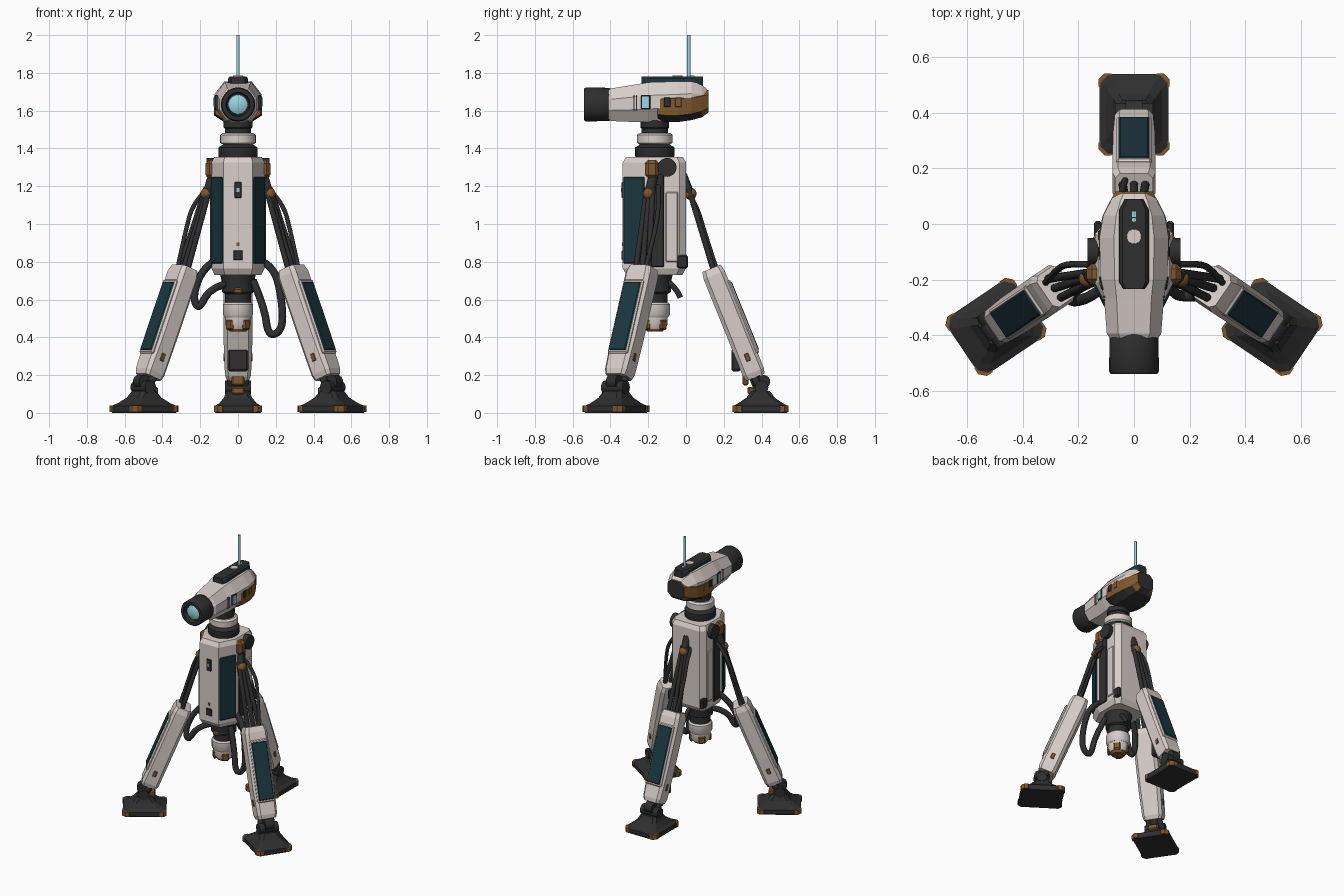
import bpy, bmesh, math
from mathutils import Matrix, Vector

if "Cube" in bpy.data.objects:
    bpy.data.objects.remove(bpy.data.objects["Cube"])

T = Matrix.Translation
R = Matrix.Rotation
I = Matrix.Identity(4)


def mat(name, r, g, b):
    m = bpy.data.materials.new(name)
    m.diffuse_color = (r, g, b, 1)
    m.use_nodes = True
    m.node_tree.nodes["Principled BSDF"].inputs["Base Color"].default_value = m.diffuse_color
    return m


WHITE = mat("warm white", 0.69, 0.62, 0.59)
DARK = mat("charcoal", 0.028, 0.028, 0.029)
BROWN = mat("bronze brown", 0.21, 0.095, 0.028)
TEAL = mat("deep teal", 0.011, 0.038, 0.05)
CYAN = mat("pale cyan", 0.32, 0.65, 0.72)


def finish(name, bm, mats, M=I, rule=None, smooth=False):
    bm.transform(M)
    bmesh.ops.recalc_face_normals(bm, faces=bm.faces)
    for f in bm.faces:
        f.smooth = smooth
        if rule:
            f.material_index = rule(f.calc_center_median(), f.normal)
    if smooth:
        for e in bm.edges:
            e.smooth = len(e.link_faces) == 2 and e.calc_face_angle(0) < 0.6
    me = bpy.data.meshes.new(name)
    bm.to_mesh(me)
    bm.free()
    for m in (mats if isinstance(mats, list) else [mats]):
        me.materials.append(m)
    ob = bpy.data.objects.new(name, me)
    bpy.context.collection.objects.link(ob)
    return ob


def loft(name, rings, mats, M=I, rule=None, smooth=False):
    bm = bmesh.new()
    vs = [[bm.verts.new(p) for p in ring] for ring in rings]
    n = len(vs[0])
    for a, b in zip(vs, vs[1:]):
        for i in range(n):
            bm.faces.new((a[i], a[(i + 1) % n], b[(i + 1) % n], b[i]))
    bm.faces.new(vs[0])
    bm.faces.new(vs[-1])
    return finish(name, bm, mats, M, rule, smooth)


def octo(w, h, c, z, x0=0, y0=0):
    """Rectangle with cut corners, half sizes w and h, at height z."""
    return [(x0 + x, y0 + y, z) for x, y in ((w, c - h), (w, h - c), (w - c, h), (c - w, h),
                                             (-w, h - c), (-w, c - h), (c - w, -h), (w - c, -h))]


def block(name, size, loc, m, M=I, bevel=0.008):
    bm = bmesh.new()
    bmesh.ops.create_cube(bm, size=1, matrix=T(loc) @ Matrix.Diagonal((*size, 1)))
    if bevel:
        bmesh.ops.bevel(bm, geom=bm.edges[:], offset=bevel, segments=1, affect='EDGES')
    return finish(name, bm, m, M)


def lathe(name, profile, m, M=I, n=32):
    rings = [[(r * math.cos(6.28319 * i / n), r * math.sin(6.28319 * i / n), z) for i in range(n)]
             for r, z in profile]
    return loft(name, rings, m, M, smooth=True)


def rod(name, p, q, r, m, M=I, n=14):
    p, q = Vector(p), Vector(q)
    rot = (q - p).to_track_quat('Z', 'Y').to_matrix().to_4x4()
    return lathe(name, [(r, 0), (r, (q - p).length)], m, M @ T(p) @ rot, n)


def ball(name, loc, r, m, M=I):
    bm = bmesh.new()
    bmesh.ops.create_uvsphere(bm, u_segments=16, v_segments=10, radius=r, matrix=T(loc))
    return finish(name, bm, m, M, smooth=True)


def hose(name, pts, r, m, M=I):
    cu = bpy.data.curves.new(name, 'CURVE')
    cu.dimensions = '3D'
    cu.bevel_depth, cu.bevel_resolution, cu.use_fill_caps = r, 3, True
    sp = cu.splines.new('NURBS')
    sp.points.add(len(pts) - 1)
    for p, co in zip(sp.points, pts):
        p.co = (*(M @ Vector(co)), 1)
    sp.use_endpoint_u, sp.order_u, sp.resolution_u = True, 3, 8
    cu.materials.append(m)
    bpy.context.collection.objects.link(bpy.data.objects.new(name, cu))


# Body: faceted column with teal panels on the front diagonals
def body_ring(z, k):
    half = [(0.078, -0.335), (0.14, -0.215), (0.14, -0.035), (0.11, 0.0)]
    pts = half + [(-x, y) for x, y in reversed(half)]
    return [(x * k, -0.165 + (y + 0.165) * k, z) for x, y in pts]


loft("body", [body_ring(0.73, 0.88), body_ring(0.765, 1), body_ring(1.325, 1), body_ring(1.355, 0.9)], WHITE)
FLIP = Matrix.Diagonal((-1, 1, 1, 1))
for side, S in (("right", I), ("left", FLIP)):
    P = S @ T((0.109, -0.275, 1.02)) @ R(math.atan2(0.12, 0.062), 4, 'Z')
    block(side + "_body_panel", (0.125, 0.018, 0.46), (0, 0, 0), TEAL, P, 0.006)
    block(side + "_side_recess", (0.03, 0.085, 0.5), (0.13, -0.155, 1.02), DARK, S)
    block(side + "_rear_side_plate", (0.014, 0.065, 0.37), (0.14, -0.075, 0.985), WHITE, S, 0.005)
    block(side + "_shoulder_bracket", (0.06, 0.075, 0.1), (0.142, -0.18, 1.29), BROWN, S, 0.02)
    rod(side + "_shoulder_joint", (0.1, -0.1, 1.3), (0.168, -0.1, 1.3), 0.05, DARK, S, 20)
    block(side + "_lower_clip", (0.03, 0.06, 0.07), (0.13, -0.02, 0.8), DARK, S)
block("front_slot", (0.036, 0.01, 0.085), (0, -0.336, 1.18), DARK, bevel=0.003)
block("front_light", (0.014, 0.006, 0.022), (0, -0.341, 1.18), CYAN, bevel=0)
block("front_port", (0.05, 0.01, 0.052), (0, -0.336, 0.835), DARK, bevel=0.004)
block("front_mark", (0.016, 0.006, 0.018), (0, -0.336, 0.893), BROWN, bevel=0)

# Neck and underside pod, turned about one axis
AX = T((0, -0.165, 0))
lathe("neck_base", [(0.095, 1.34), (0.104, 1.36), (0.104, 1.405), (0.08, 1.42)], DARK, AX)
lathe("neck_core", [(0.07, 1.41), (0.07, 1.56)], DARK, AX)
lathe("neck_ring", [(0.08, 1.42), (0.094, 1.43), (0.094, 1.472), (0.08, 1.482)], WHITE, AX)
lathe("neck_collar", [(0.06, 1.5), (0.076, 1.51), (0.076, 1.55)], DARK, AX)
lathe("pod_mount", [(0.095, 0.735), (0.085, 0.69), (0.085, 0.64), (0.068, 0.63), (0.068, 0.57)], DARK, AX)
lathe("pod_ring", [(0.07, 0.585), (0.08, 0.575), (0.08, 0.52), (0.07, 0.505)], WHITE, AX)
lathe("pod_lower", [(0.068, 0.515), (0.068, 0.47), (0.056, 0.445)], WHITE, AX)
lathe("pod_tip", [(0.055, 0.455), (0.052, 0.44), (0.042, 0.43)], BROWN, AX, 10)
for a in range(4):
    block("pod_claw", (0.02, 0.05, 0.055), (0.062, 0, 0.467), BROWN, AX @ R(math.pi / 2 * a + math.pi / 4, 4, 'Z'))
block("pod_clip", (0.05, 0.02, 0.03), (0, -0.252, 0.645), BROWN)

# Hanging hoses
hose("right_hose", [(0.13, -0.2, 0.8), (0.19, -0.22, 0.77), (0.23, -0.25, 0.62), (0.24, -0.26, 0.44),
                    (0.16, -0.26, 0.40), (0.14, -0.24, 0.56), (0.08, -0.2, 0.70)], 0.02, DARK)
hose("left_hose", [(-0.13, -0.2, 0.8), (-0.19, -0.22, 0.76), (-0.24, -0.27, 0.62), (-0.21, -0.28, 0.54),
                   (-0.15, -0.26, 0.66), (-0.07, -0.2, 0.68)], 0.02, DARK)
hose("rear_hose", [(0.03, -0.1, 0.7), (0.04, -0.05, 0.66), (0.04, -0.03, 0.61)], 0.015, DARK)


# Head: octagonal loft along y
def head_ring(y, w, lo, hi, k=0.33):
    c, h = w * 0.42, (hi - lo) * k
    return [(w, y, lo + h), (w, y, hi - h), (w - c, y, hi), (c - w, y, hi),
            (-w, y, hi - h), (-w, y, lo + h), (c - w, y, lo), (w - c, y, lo)]


loft("head_shell", [head_ring(*a) for a in (
    (-0.41, 0.088, 1.555, 1.71), (-0.395, 0.098, 1.545, 1.718), (-0.27, 0.108, 1.54, 1.738),
    (-0.2, 0.12, 1.54, 1.75), (-0.05, 0.125, 1.545, 1.755), (0.03, 0.111, 1.56, 1.755),
    (0.085, 0.083, 1.58, 1.735), (0.11, 0.065, 1.6, 1.715))], WHITE)
loft("head_rear_guard", [head_ring(*a, 0.22) for a in (
    (-0.15, 0.120, 1.55, 1.69), (-0.11, 0.127, 1.54, 1.70), (-0.04, 0.127, 1.54, 1.70),
    (0.03, 0.113, 1.55, 1.70), (0.085, 0.085, 1.565, 1.71), (0.118, 0.066, 1.59, 1.71))], [BROWN, DARK],
    rule=lambda c, n: 1 if n.y > 0.75 or n.z < -0.6 else 0)
loft("head_top_rail", [[(w * s, y, z) for s, y in ((1, -0.21), (0.7, -0.235), (-0.7, -0.235), (-1, -0.21),
                        (-1, 0.05), (-0.6, 0.09), (0.6, 0.09), (1, 0.05))]
                       for w, z in ((0.055, 1.73), (0.053, 1.77), (0.042, 1.782))], [DARK, TEAL],
     rule=lambda c, n: 1 if abs(n.x) > 0.8 else 0)
lathe("top_button", [(0.028, 1.77), (0.026, 1.787)], WHITE, T((0, -0.045, 0)))
block("top_light", (0.014, 0.02, 0.004), (0, 0.035, 1.783), CYAN, bevel=0)
rod("antenna", (0, 0.015, 1.77), (0, 0.015, 2.0), 0.009, CYAN, n=16)
for side, S in (("right", I), ("left", FLIP)):
    W = S @ T((0.1165, -0.213, 1.645)) @ R(-0.17, 4, 'Z')
    block(side + "_head_window_frame", (0.01, 0.05, 0.075), (0, 0, 0), DARK, W, 0.003)
    block(side + "_head_window", (0.008, 0.038, 0.06), (0.004, 0, 0), CYAN, W, 0)
    for y in (-0.275, -0.262):
        block(side + "_head_seam", (0.006, 0.005, 0.08), (0.108, y, 1.64), DARK, S, 0)
    for y, m in ((-0.1, DARK), (-0.04, BROWN)):
        block(side + "_guard_vent", (0.008, 0.035, 0.05), (0.126, y, 1.645), m, S, 0.003)

# Lens barrel facing -y
LENS = T((0, 0, 1.633)) @ R(math.pi / 2, 4, 'X')
lathe("lens_barrel", [(0.08, 0.39), (0.088, 0.41), (0.09, 0.53), (0.084, 0.54), (0.064, 0.54), (0.058, 0.51)], DARK, LENS, 40)
lathe("lens_glass", [(0.053, 0.505), (0.05, 0.518), (0.03, 0.527), (0.01, 0.53)], CYAN, LENS)


# Legs: local x points outward, y along the tangent; t0 is the sideways hip offset
def leg(name, M, t0=0.0):
    tilt = M @ T((0.25, 0, 0.48)) @ R(math.radians(-22), 4, 'Y')
    ball(name + "_hip_ball", (0.024, t0, 1.16), 0.032, BROWN, M)
    rod(name + "_hip_arm", (-0.02, t0, 1.26), (0.015, t0, 1.17), 0.026, DARK, M)
    for t in (-1, 0, 1):
        rod(name + "_strut", (0.014, t0 + 0.018 * t, 1.19), (0.15, 0.042 * t, 0.74), 0.015, DARK, M)
    hose(name + "_hose", [(-0.02, t0 + 0.03, 1.2), (0.05, 0.045, 1.12), (0.1, 0.05, 0.95), (0.165, 0.03, 0.75)], 0.012, DARK, M)
    loft(name + "_shell", [octo(*a) for a in (
        (0.052, 0.06, 0.015, -0.314), (0.06, 0.069, 0.018, -0.285), (0.06, 0.076, 0.02, -0.1),
        (0.06, 0.078, 0.02, 0.27), (0.052, 0.068, 0.018, 0.308))], WHITE, tilt)
    block(name + "_panel_frame", (0.02, 0.126, 0.42), (0.058, 0, 0.008), WHITE, tilt, 0.007)
    block(name + "_panel", (0.016, 0.108, 0.39), (0.065, 0, 0.008), TEAL, tilt, 0.005)
    for s in (-1, 1):
        block(name + "_side_badge", (0.024, 0.008, 0.042), (0, 0.0725 * s, -0.2), BROWN, tilt, 0.003)
        rod(name + "_ankle_strut", (0.35, 0.036 * s, 0.215), (0.4, 0.045 * s, 0.11), 0.019, DARK, M)
    # Ankle and foot
    rod(name + "_ankle_core", (0.35, 0, 0.22), (0.4, 0, 0.1), 0.03, DARK, M)
    rod(name + "_ankle_pin", (0.4, -0.068, 0.135), (0.4, 0.068, 0.135), 0.036, DARK, M, 16)
    rod(name + "_heel_knob", (0.41, -0.03, 0.165), (0.41, 0.03, 0.165), 0.036, DARK, M, 16)
    block(name + "_toe_link", (0.04, 0.07, 0.04), (0.345, 0, 0.118), BROWN, M)
    loft(name + "_foot", [octo(*a, 0.395) for a in (
        (0.14, 0.12, 0.025, 0), (0.145, 0.125, 0.028, 0.012), (0.145, 0.125, 0.028, 0.036), (0.12, 0.1, 0.025, 0.05),
        (0.075, 0.075, 0.02, 0.08), (0.05, 0.06, 0.02, 0.115))], DARK, M)
    for sx in (-1, 1):
        for sy in (-1, 1):
            loft(name + "_foot_corner", [octo(0.034, 0.034, 0.022, z, 0.395 + 0.114 * sx, 0.094 * sy)
                                         for z in (0.004, 0.038)], BROWN, M)


back = R(math.pi / 2, 4, 'Z')
right = T((0.17, -0.15, 0)) @ R(math.radians(-34), 4, 'Z')
leg("back_leg", back)
leg("front_right_leg", right, -0.04)
leg("front_left_leg", FLIP @ right, -0.04)
# Back ankle housing on the inner side
block("back_ankle_housing", (0.11, 0.05, 0.12), (0, 0.265, 0.28), DARK, bevel=0.01)
block("back_ankle_latch", (0.068, 0.03, 0.07), (0, 0.315, 0.18), BROWN)
